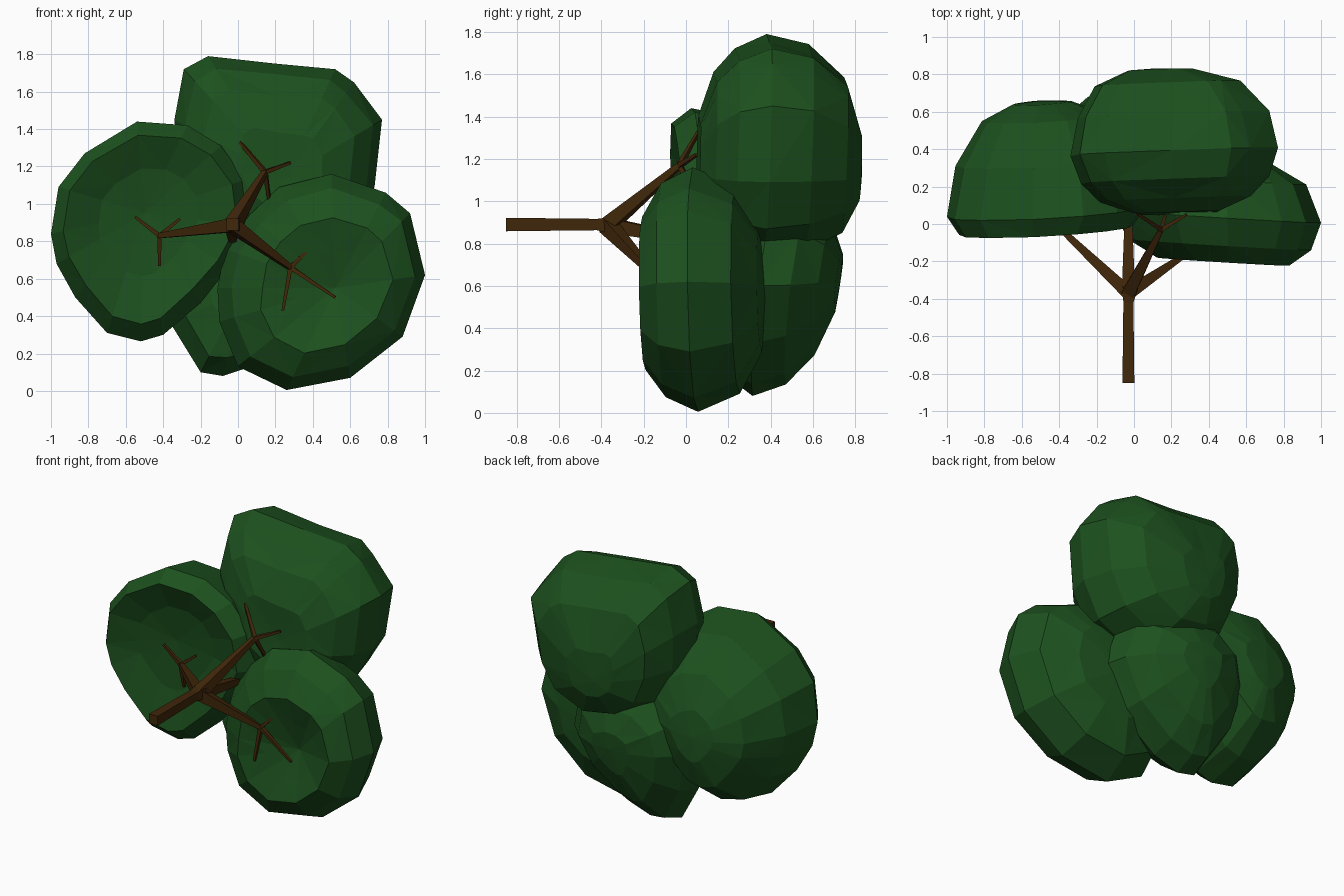
import bpy, bmesh, math, random
from mathutils import Vector

if "Cube" in bpy.data.objects:
    bpy.data.objects.remove(bpy.data.objects["Cube"])

random.seed(4)


def material(name, color):
    m = bpy.data.materials.new(name)
    m.diffuse_color = (*color, 1)
    m.use_nodes = True
    m.node_tree.nodes["Principled BSDF"].inputs["Base Color"].default_value = m.diffuse_color
    return m


LEAF = material("leaf_green", (0.012, 0.082, 0.013))
BARK = material("bark_brown", (0.052, 0.02, 0.003))


def finish(name, bm, mat):
    bmesh.ops.recalc_face_normals(bm, faces=bm.faces)
    me = bpy.data.meshes.new(name)
    bm.to_mesh(me)
    bm.free()
    me.materials.append(mat)
    ob = bpy.data.objects.new(name, me)
    bpy.context.collection.objects.link(ob)


def clump(name, outline, plane, front, back, front_c, back_c):
    """Loft a front (x, z) outline through (scale, y offset) rings shrinking to two centres."""
    bm = bmesh.new()
    n = len(outline)
    xs, zs = [p[0] for p in outline], [p[1] for p in outline]
    mx, mz = (min(xs) + max(xs)) / 2, (min(zs) + max(zs)) / 2
    c, ax, az = plane

    def point(x, z, s, dy, centre):
        x, z = centre[0] + (x - centre[0]) * s, centre[1] + (z - centre[1]) * s
        return bm.verts.new((x, c + dy + ax * (x - mx) + az * (z - mz), z))

    rings = []
    for s, dy, centre in [(*f, front_c) for f in front] + [(*b, back_c) for b in back]:
        # small irregularity for hand-cut facets, silhouette ring kept exact
        j = 0 if s in (0, 1) else .014
        rings.append([point(x, z, s + random.uniform(-j, j), dy, centre)
                      for x, z in (outline if s else outline[:1])])
    for k, (a, b) in enumerate(zip(rings, rings[1:])):
        for i in range(n):
            j = (i + 1) % n
            if len(a) == 1:
                tris = ((a[0], b[i], b[j]),)
            elif len(b) == 1:
                tris = ((a[i], a[j], b[0]),)
            elif (i + k) % 2:
                tris = ((a[i], a[j], b[j]), (a[i], b[j], b[i]))
            else:
                tris = ((a[i], a[j], b[i]), (a[j], b[j], b[i]))
            for t in tris:
                bm.faces.new(t)
    finish(name, bm, LEAF)


def limb(name, pts, radii, sides=4):
    """Tapered low-poly tube along a path."""
    bm = bmesh.new()
    pts = [Vector(p) for p in pts]
    rings = []
    for i, p in enumerate(pts):
        d = (pts[min(i + 1, len(pts) - 1)] - pts[max(i - 1, 0)]).normalized()
        u = d.cross(Vector((0, 0, 1)) if abs(d.z) < 0.9 else Vector((0, 1, 0))).normalized()
        v = d.cross(u)
        ring = []
        for k in range(sides):
            a = 2 * math.pi * (k + 0.5) / sides
            ring.append(bm.verts.new(p + (u * math.cos(a) + v * math.sin(a)) * radii[i]))
        rings.append(ring)
    for a, b in zip(rings, rings[1:]):
        for k in range(sides):
            j = (k + 1) % sides
            bm.faces.new((a[k], a[j], b[j], b[k]))
    bm.faces.new(rings[0])
    bm.faces.new(rings[-1])
    finish(name, bm, BARK)


# Foliage clumps
clump("left_foliage",
      [(-1.0, .84), (-.96, 1.09), (-.82, 1.27), (-.54, 1.44), (-.27, 1.42), (-.09, 1.31), (.04, 1.13),
       (.07, .88), (-.05, .66), (-.2, .47), (-.4, .3), (-.52, .265), (-.7, .31), (-.87, .5), (-.97, .68)],
      (.1, .06, -.07),
      [(0, -.03), (.5, -.06), (.86, -.13), (1, -.03)],
      [(.9, .24), (.62, .47), (.28, .55), (0, .56)], (-.5, .95), (-.5, .84))
clump("right_foliage",
      [(-.11, .55), (-.07, .76), (.06, .94), (.22, 1.09), (.5, 1.16), (.79, 1.06), (.92, .95), (1.0, .62),
       (.88, .29), (.6, .07), (.26, .005), (0, .13), (-.1, .37)],
      (.04, -.06, -.01),
      [(0, -.13), (.35, -.19), (.63, -.24), (.88, -.15), (1, 0)],
      [(.85, .2), (.5, .31), (0, .34)], (.52, .55), (.44, .58))
clump("top_foliage",
      [(-.34, 1.45), (-.29, 1.72), (-.16, 1.79), (.2, 1.75), (.52, 1.72), (.62, 1.65), (.77, 1.45),
       (.73, 1.09), (.6, .87), (.3, .74), (.02, .78), (-.22, .95), (-.32, 1.2)],
      (.4, .04, .03),
      [(0, -.33), (.4, -.34), (.72, -.27), (.9, -.17), (1, -.02)],
      [(.92, .18), (.7, .35), (.3, .43), (0, .44)], (.25, 1.14), (.1, 1.12))
clump("back_foliage",
      [(-.42, .65), (-.36, .36), (-.2, .1), (-.08, .08), (.1, .14), (.37, .33), (.52, .6),
       (.45, .88), (.15, 1.02), (-.15, 1.02), (-.36, .87)],
      (.39, -.08, .14),
      [(0, -.22), (.45, -.22), (.8, -.16), (1, -.02)],
      [(.9, .13), (.65, .25), (.3, .32), (0, .33)], (.04, .55), (.06, .64))

# Trunk
HUB = (-.03, -.37, .885)
limb("trunk", [(-.03, -.85, .89), (-.03, -.42, .89), (-.02, -.34, .885)], [.045, .038, .058])

# Branches, each with its twigs
branches = {
    "left": ((-.42, .0, .83), [(-.55, .0, .93), (-.31, .0, .92), (-.42, .03, .67)]),
    "top": ((.145, -.03, 1.17), [(.01, .06, 1.33), (.28, .05, 1.22), (.17, .06, 1.0)]),
    "right": ((.28, -.16, .66), [(.52, -.18, .5), (.38, -.15, .76), (.24, -.17, .43)]),
    "back": ((-.03, .22, .78), [(-.15, .3, .9), (.1, .3, .9)]),
}
for side, (tip, twigs) in branches.items():
    limb(side + "_branch", [HUB, tip], [.05, .019])
    for i, end in enumerate(twigs):
        limb(f"{side}_twig_{i + 1}", [tip, end], [.017, .01])
